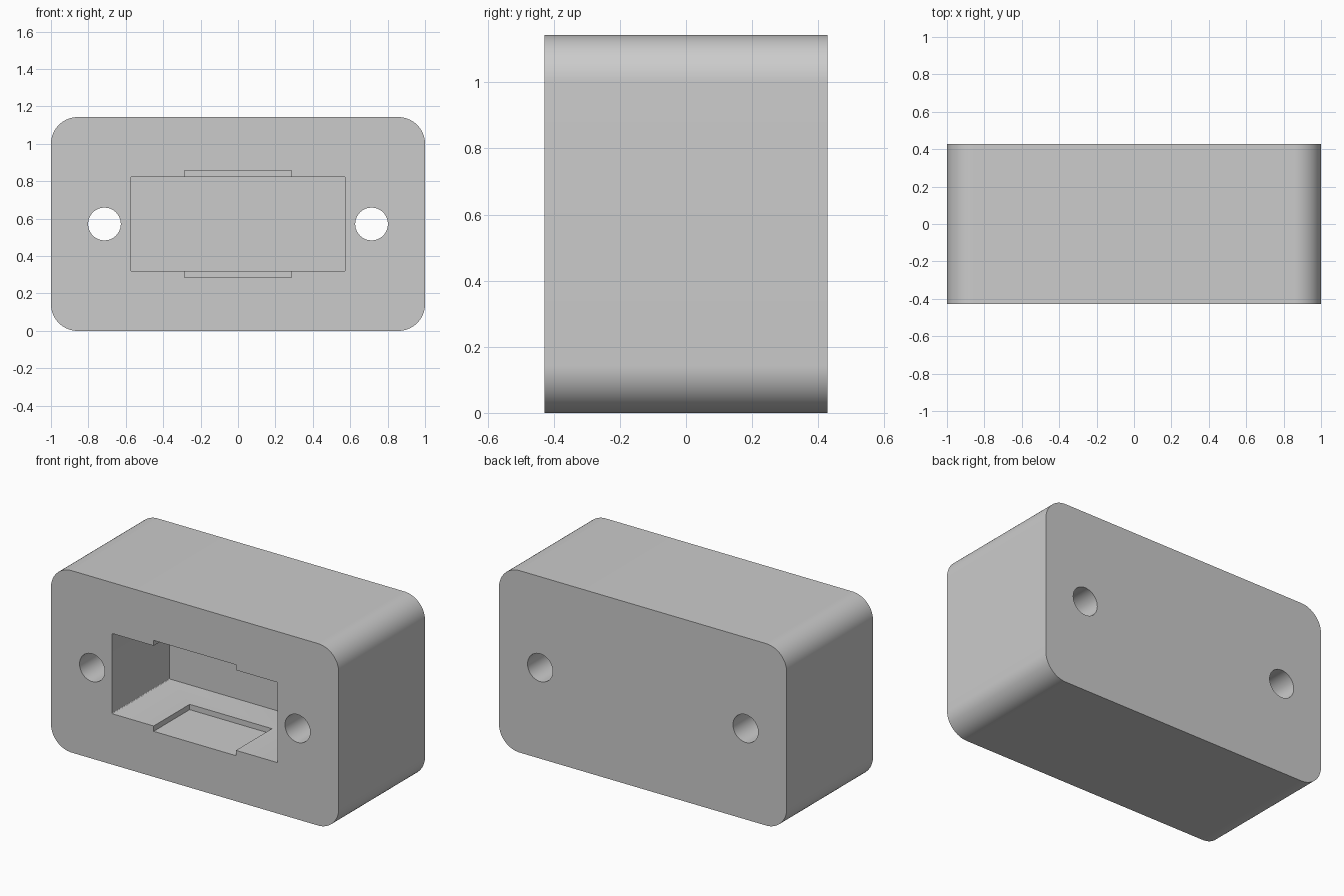
import bpy, math

if "Cube" in bpy.data.objects:
    bpy.data.objects.remove(bpy.data.objects["Cube"])

FRONT, BACK = -0.4285, 0.4285
MID_Z = 0.5715


def prism(name, profile, y0, y1):
    """Extrude a closed x/z outline (counter-clockwise from the front) along y."""
    n = len(profile)
    verts = [(x, y, z) for y in (y0, y1) for x, z in profile]
    faces = [list(range(n)), list(range(2 * n - 1, n - 1, -1))]
    faces += [[(i + 1) % n, i, n + i, n + (i + 1) % n] for i in range(n)]
    mesh = bpy.data.meshes.new(name)
    mesh.from_pydata(verts, [], faces)
    obj = bpy.data.objects.new(name, mesh)
    bpy.context.collection.objects.link(obj)
    return obj


def rounded_rect(half_w, half_h, r, steps):
    pts = []
    for k, (sx, sz) in enumerate([(1, 1), (-1, 1), (-1, -1), (1, -1)]):
        for i in range(steps + 1):
            a = math.pi / 2 * (k + i / steps)
            pts.append((sx * (half_w - r) + r * math.cos(a),
                        MID_Z + sz * (half_h - r) + r * math.sin(a)))
    return pts


def circle(cx, r, sides=48):
    return [(cx + r * math.cos(2 * math.pi * i / sides),
             MID_Z + r * math.sin(2 * math.pi * i / sides)) for i in range(sides)]


# Rounded block
body = prism("housing_block", rounded_rect(1.0, 0.5715, 0.143, 16), FRONT, BACK)

# Cutters: connector pocket, key slots above and below it, two through holes
cutters = [
    prism("pocket_cutter", rounded_rect(0.575, 0.252, 0.006, 3), FRONT - 0.1, 0.143),
    prism("key_slot_cutter", [(0.286, 0.857), (-0.286, 0.857), (-0.286, 0.286), (0.286, 0.286)],
          FRONT - 0.1, -0.0715),
]
for side in (-1, 1):
    cutters.append(prism("screw_hole_cutter", circle(side * 0.714, 0.0875),
                         FRONT - 0.1, BACK + 0.1))

bpy.context.view_layer.objects.active = body
body.select_set(True)
for cutter in cutters:
    cutter.hide_render = True
    mod = body.modifiers.new("cut", 'BOOLEAN')
    mod.operation = 'DIFFERENCE'
    mod.solver = 'EXACT'
    mod.object = cutter
    bpy.ops.object.modifier_apply(modifier=mod.name)
    bpy.data.objects.remove(cutter)

bpy.ops.object.shade_smooth_by_angle(angle=math.radians(30))
